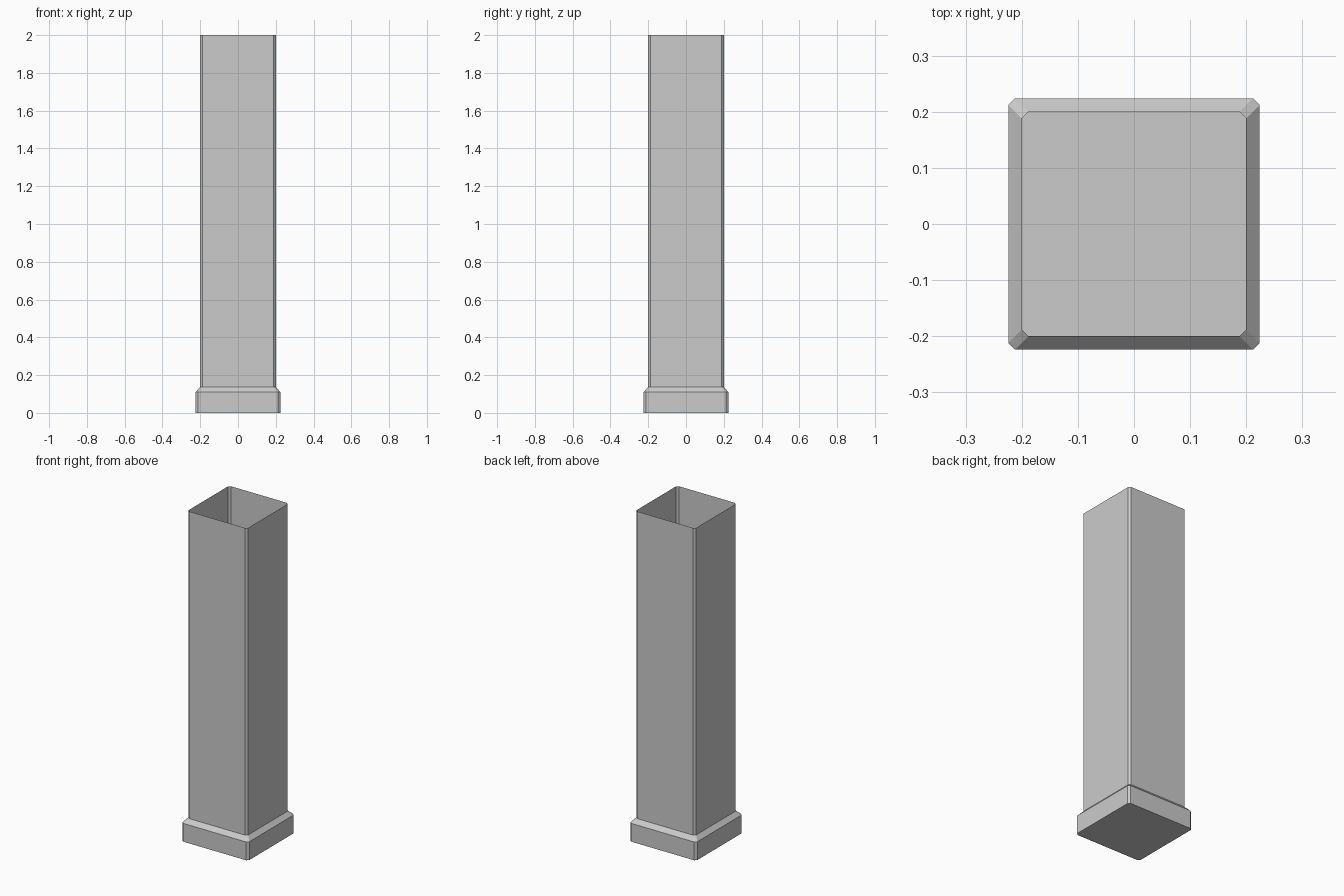
import bpy, bmesh

if "Cube" in bpy.data.objects:
    bpy.data.objects.remove(bpy.data.objects["Cube"])


def ring(bm, half, cut, z):
    """Square outline with clipped corners at height z."""
    a, b = half, half - cut
    pts = [(a, -b), (a, b), (b, a), (-b, a), (-a, b), (-a, -b), (-b, -a), (b, -a)]
    return [bm.verts.new((x, y, z)) for x, y in pts]


# Profile from plinth up to the open rim: half width, height
PROFILE = [(0.224, 0.0), (0.224, 0.111), (0.2, 0.137), (0.2, 2.0)]
CORNER_CUT = 0.012

bm = bmesh.new()
rings = [ring(bm, half, CORNER_CUT, z) for half, z in PROFILE]

# Closed underside, open top
bm.faces.new(reversed(rings[0]))

# Plinth, sloped shoulder and shaft walls
for low, high in zip(rings, rings[1:]):
    for i in range(8):
        j = (i + 1) % 8
        bm.faces.new((low[i], low[j], high[j], high[i]))

mesh = bpy.data.meshes.new("square_column")
bm.to_mesh(mesh)
bm.free()
column = bpy.data.objects.new("square_column", mesh)
bpy.context.collection.objects.link(column)
